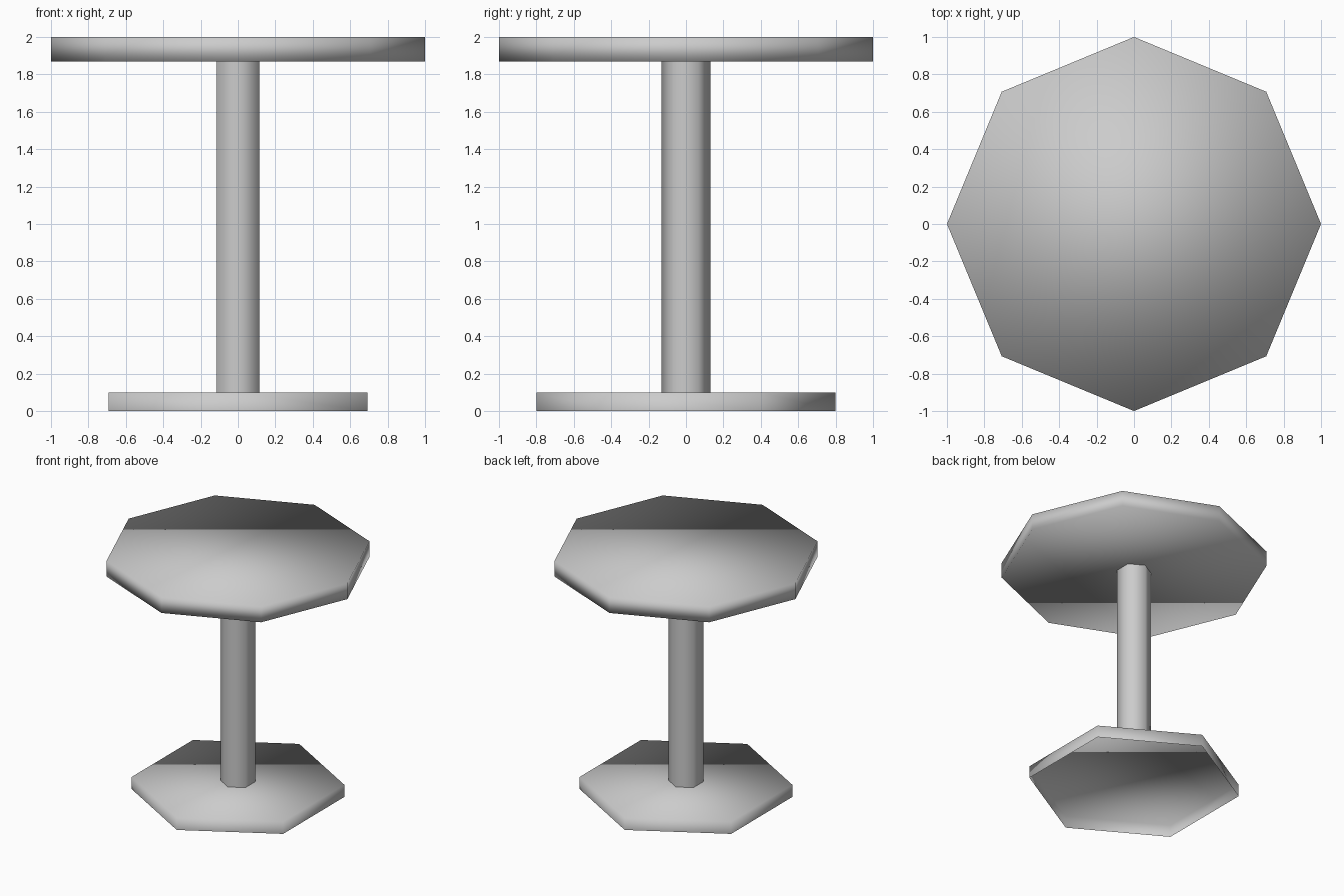
import bpy
import bmesh

if "Cube" in bpy.data.objects:
    bpy.data.objects.remove(bpy.data.objects["Cube"])


def prism(name, sides, radius, z0, z1, bottom=True, top=True):
    """Upright prism with a corner pointing along y, smooth shaded, caps optional."""
    bpy.ops.mesh.primitive_cylinder_add(
        vertices=sides, radius=radius, depth=z1 - z0, location=(0, 0, (z0 + z1) / 2))
    obj = bpy.context.object
    obj.name = name
    bm = bmesh.new()
    bm.from_mesh(obj.data)
    bm.normal_update()
    drop = [f for f in bm.faces
            if (f.normal.z < -0.5 and not bottom) or (f.normal.z > 0.5 and not top)]
    bmesh.ops.delete(bm, geom=drop, context='FACES_ONLY')
    bm.to_mesh(obj.data)
    bm.free()
    bpy.ops.object.shade_smooth()
    return obj


# Hexagonal foot plate, hollow underneath
prism("base", 6, 0.8, 0.0, 0.1, bottom=False)
# Hexagonal column, an open tube between the plates
prism("column", 6, 0.1315, 0.1, 1.87, bottom=False, top=False)
# Octagonal table top
prism("table_top", 8, 1.0, 1.87, 2.0)
